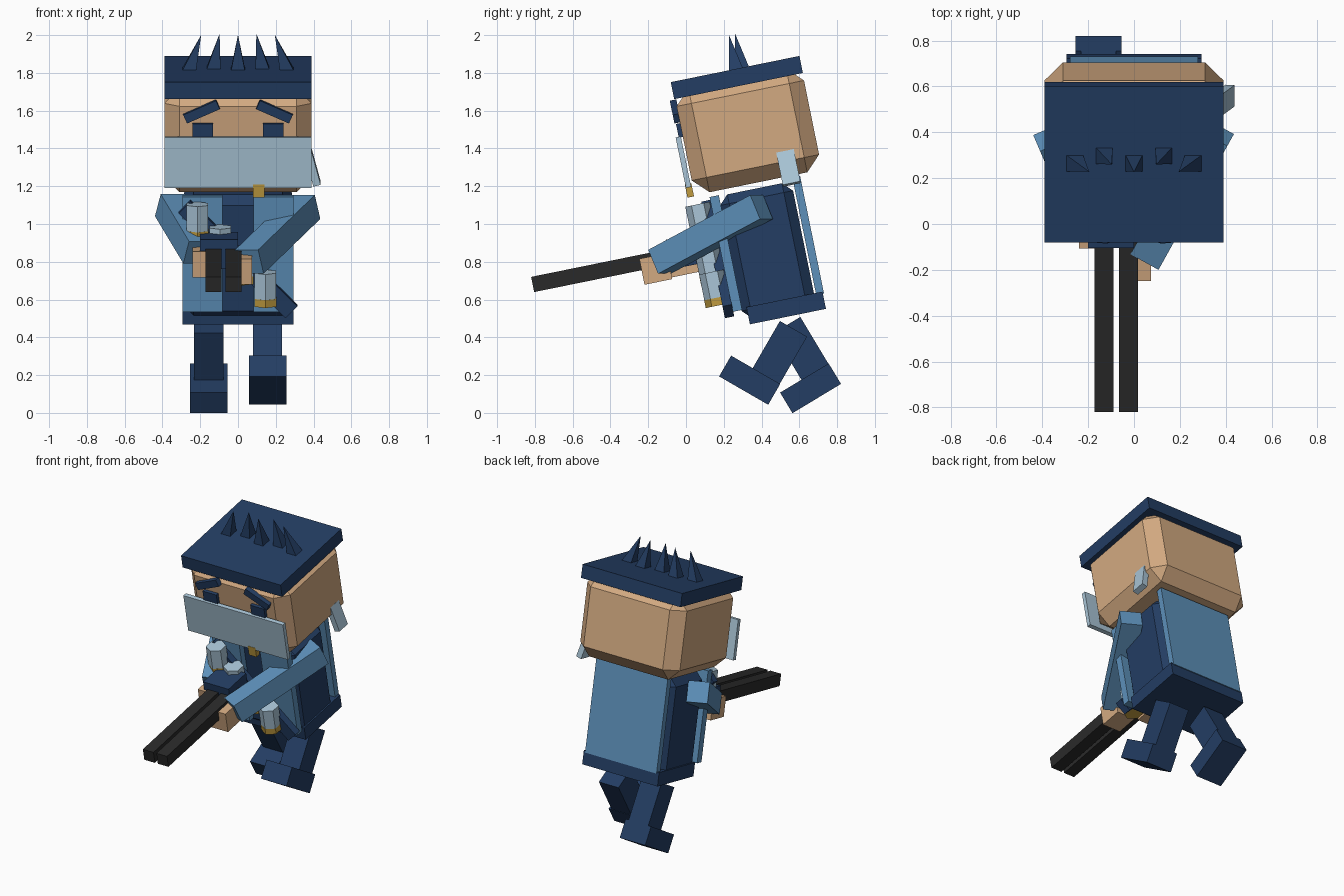
import bpy, bmesh
from math import radians
from mathutils import Matrix, Vector

default_cube = bpy.data.objects.get("Cube")
if default_cube:
    bpy.data.objects.remove(default_cube, do_unlink=True)


def material(name, rgb):
    m = bpy.data.materials.new(name)
    m.use_nodes = True
    m.diffuse_color = (*rgb, 1)
    m.node_tree.nodes["Principled BSDF"].inputs["Base Color"].default_value = (*rgb, 1)
    return m


NAVY = material("navy", (0.017, 0.047, 0.125))
BLUE = material("blue", (0.11, 0.28, 0.49))
SKIN = material("skin", (0.65, 0.40, 0.22))
STEEL = material("pale_steel", (0.40, 0.56, 0.68))
GOLD = material("gold", (0.53, 0.33, 0.05))
BLACK = material("black", (0.023, 0.023, 0.023))

# The upper body leans forward; its parts are placed in this tilted frame
LEAN = Matrix.Rotation(radians(11.5), 4, "X")


def finish(name, bm, mat, frame):
    bm.transform(frame)
    bmesh.ops.recalc_face_normals(bm, faces=bm.faces)
    mesh = bpy.data.meshes.new(name)
    bm.to_mesh(mesh)
    bm.free()
    mesh.materials.append(mat)
    ob = bpy.data.objects.new(name, mesh)
    bpy.context.collection.objects.link(ob)
    return ob


def box(name, centre, size, mat, frame=LEAN, turn=None, bevel=0):
    bm = bmesh.new()
    bmesh.ops.create_cube(bm, size=1)
    bmesh.ops.scale(bm, vec=size, verts=bm.verts)
    if bevel:
        bmesh.ops.bevel(bm, geom=bm.edges[:], offset=bevel, segments=1, affect="EDGES")
    local = Matrix.Translation(centre) @ (turn or Matrix())
    return finish(name, bm, mat, frame @ local)


def span(name, low, high, mat, **options):
    low, high = Vector(low), Vector(high)
    return box(name, (low + high) / 2, high - low, mat, **options)


def prism(name, centre, radius, height, mat):
    bm = bmesh.new()
    bmesh.ops.create_cone(bm, cap_ends=True, segments=6, radius1=radius,
                          radius2=radius, depth=height)
    return finish(name, bm, mat, LEAN @ Matrix.Translation(centre))


# Head and flat cap
span("head", (-0.39, 0.275, 1.12), (0.39, 0.963, 1.68), SKIN, bevel=0.08)
span("cap", (-0.39, 0.27, 1.64), (0.39, 0.965, 1.732), NAVY)

# Row of spikes on the cap, leaning towards the middle
for i in range(5):
    x = (i - 2) * 0.13
    u = 0.655 if i % 2 else 0.622
    bm = bmesh.new()
    bmesh.ops.create_cone(bm, cap_ends=True, segments=4, radius1=0.053,
                          radius2=0, depth=0.19)
    bmesh.ops.rotate(bm, verts=bm.verts, matrix=Matrix.Rotation(radians(45), 3, "Z"))
    bmesh.ops.remove_doubles(bm, verts=bm.verts, dist=0.001)
    for v in bm.verts:
        if v.co.z > 0:
            v.co.x -= x * 0.25
    finish(f"cap_spike_{i + 1}", bm, NAVY, LEAN @ Matrix.Translation((x, u, 1.82)))

# Face
for side, label in ((-1, "right"), (1, "left")):
    box(f"{label}_eye", (side * 0.187, 0.268, 1.472), (0.108, 0.03, 0.075), NAVY)
    box(f"{label}_brow", (side * 0.193, 0.263, 1.575), (0.19, 0.035, 0.05), NAVY,
        turn=Matrix.Rotation(radians(24 * side), 4, "Y"))
span("face_mask", (-0.39, 0.237, 1.167), (0.39, 0.265, 1.44), STEEL)
span("mask_bead", (0.08, 0.235, 1.115), (0.14, 0.27, 1.185), GOLD)
box("mask_tie", (0.395, 0.79, 1.163), (0.04, 0.095, 0.18), STEEL,
    turn=Matrix.Rotation(radians(-15), 4, "Y"))

# Torso, belt and vest panels
span("torso", (-0.285, 0.395, 0.42), (0.285, 0.79, 1.09), NAVY, bevel=0.05)
span("belt", (-0.295, 0.425, 0.392), (0.295, 0.836, 0.485), NAVY)
span("back_panel", (-0.28, 0.8, 0.475), (0.28, 0.842, 1.11), BLUE)
for side, label in ((-1, "right"), (1, "left")):
    box(f"{label}_vest_panel", (side * 0.188, 0.375, 0.785), (0.214, 0.05, 0.62), BLUE)

# Bandolier with shells
box("bandolier", (0, 0.327, 0.765), (0.8, 0.05, 0.09), NAVY,
    turn=Matrix.Rotation(radians(45), 4, "Y"))
for i in range(4):
    x, v = -0.215 + 0.12 * i, 0.98 - 0.122 * i
    prism(f"shell_{i + 1}", (x, 0.28, v + 0.02), 0.066, 0.14, STEEL)
    prism(f"shell_base_{i + 1}", (x, 0.28, v - 0.07), 0.067, 0.042, GOLD)

# Twin-barrelled gun
for x, label in ((-0.13, "right"), (-0.024, "left")):
    box(f"{label}_barrel", (x, -0.24, 0.828), (0.083, 0.84, 0.082), BLACK)
span("gun_stock", (-0.2, 0.08, 0.76), (0.0, 0.28, 0.92), NAVY)

# Arms reaching from the shoulders to the gun
arms = (("left", (0.36, 0.40, 1.09), (0.06, -0.14, 0.80), (0.005, -0.16, 0.762)),
        ("right", (-0.36, 0.38, 1.10), (-0.21, 0.03, 0.85), (-0.17, -0.02, 0.80)))
for label, shoulder, wrist, palm in arms:
    start, end = Vector(shoulder), Vector(wrist)
    turn = (end - start).to_track_quat("Y", "Z").to_matrix().to_4x4()
    box(f"{label}_arm", (start + end) / 2, (0.14, (end - start).length, 0.14),
        BLUE, frame=Matrix(), turn=turn)
    box(f"{label}_hand", palm, (0.14, 0.15, 0.14), SKIN, frame=Matrix(), turn=LEAN)

# Striding legs: the left steps forward, the right pushes off behind
for label, x, y, z, swing in (("left", 0.157, 0.569, 0.445, -30),
                              ("right", -0.155, 0.534, 0.465, 31)):
    hip = Matrix.Translation((x, y, z)) @ Matrix.Rotation(radians(swing), 4, "X")
    span(f"{label}_leg", (-0.077, -0.083, -0.31), (0.077, 0.083, 0), NAVY, frame=hip)
    span(f"{label}_foot", (-0.1, -0.215, -0.415), (0.1, 0.085, -0.288), NAVY, frame=hip)
